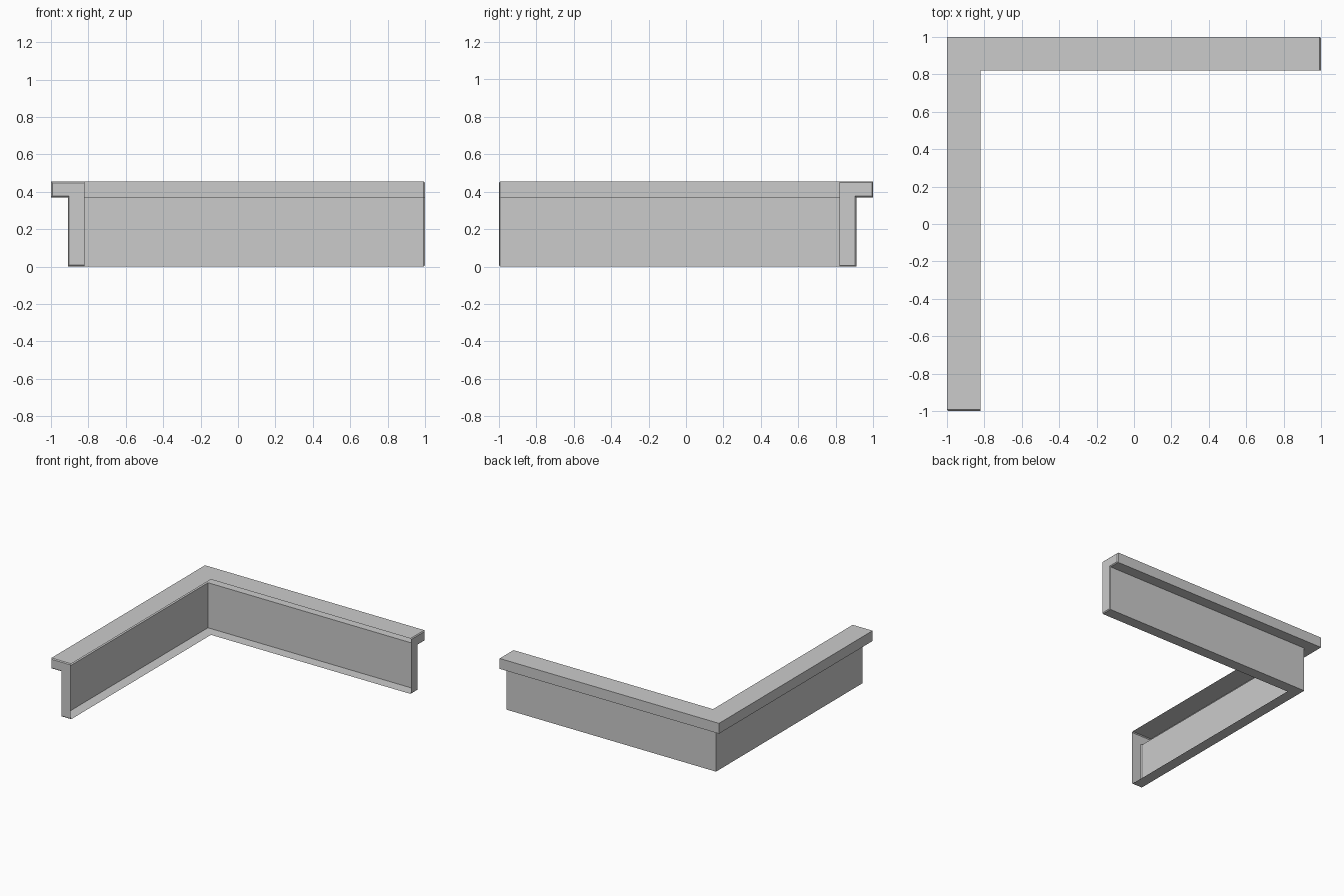
import bpy
import bmesh

if "Cube" in bpy.data.objects:
    bpy.data.objects.remove(bpy.data.objects["Cube"])

# Cross-section (distance in from outer edge, height), open on the inner side
PROFILE = [(0.18, 0.455), (0.0, 0.455), (0.0, 0.37), (0.09, 0.37), (0.09, 0.0), (0.18, 0.0)]
B = 0.007  # small chamfer around the end plates
INSET = [(0.18, 0.455 - B), (B, 0.455 - B), (B, 0.37 + B),
         (0.09 + B, 0.37 + B), (0.09 + B, B), (0.18, B)]

bm = bmesh.new()


def ring(points, place):
    return [bm.verts.new(place(d, z)) for d, z in points]


# Stations along the path: right end, mitred corner, front end
rings = [
    ring(INSET, lambda d, z: (1, 1 - d, z)),
    ring(PROFILE, lambda d, z: (1 - B, 1 - d, z)),
    ring(PROFILE, lambda d, z: (-1 + d, 1 - d, z)),
    ring(PROFILE, lambda d, z: (-1 + d, -1 + B, z)),
    ring(INSET, lambda d, z: (-1 + d, -1, z)),
]

# Hollow shell skin
for a, b in zip(rings, rings[1:]):
    for i in range(len(PROFILE) - 1):
        bm.faces.new((a[i], a[i + 1], b[i + 1], b[i]))

# Closed end plates
bm.faces.new(rings[0][::-1])
bm.faces.new(rings[-1])

mesh = bpy.data.meshes.new("corner_ledge_trim")
bm.to_mesh(mesh)
bm.free()
obj = bpy.data.objects.new("corner_ledge_trim", mesh)
bpy.context.collection.objects.link(obj)
